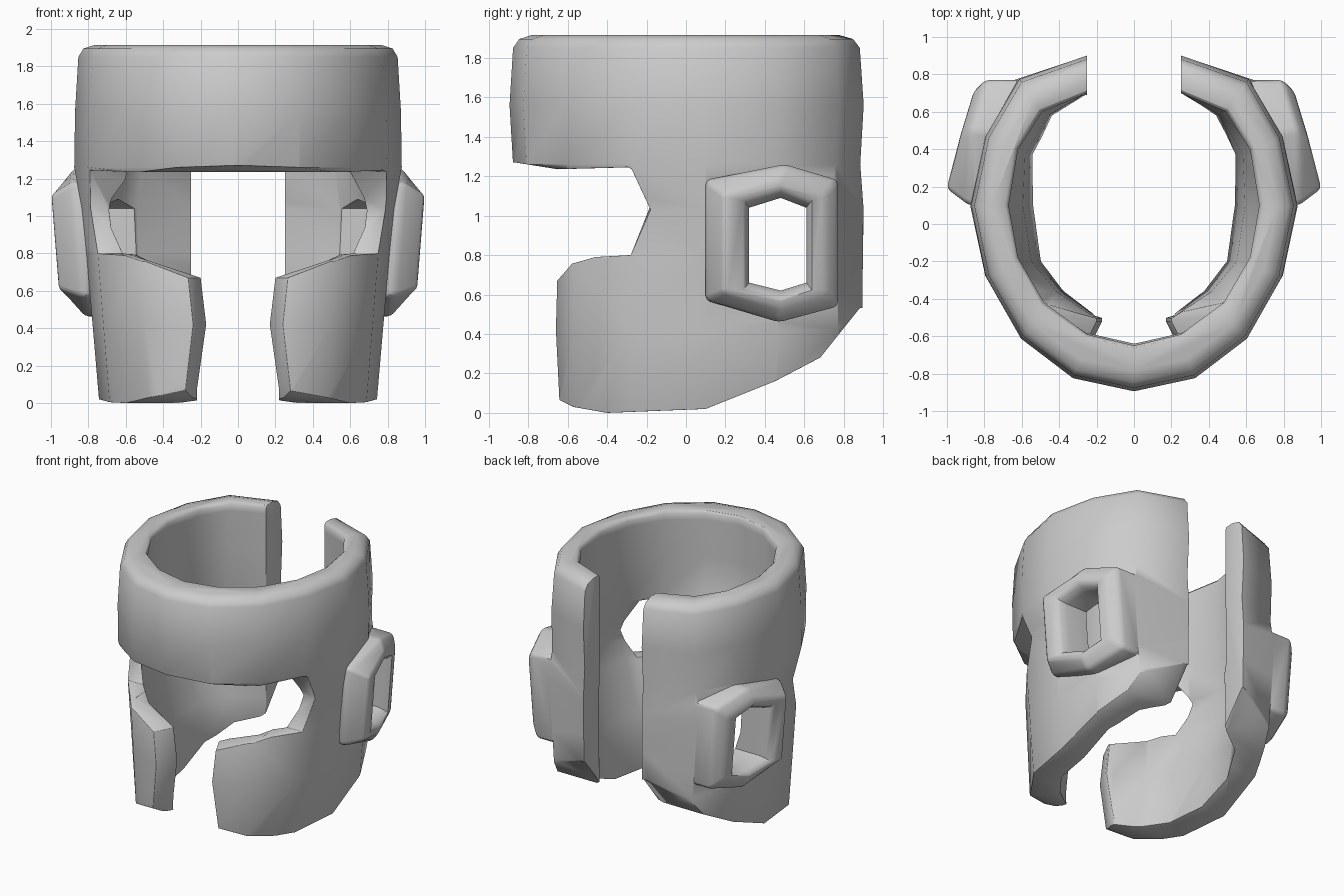
import bpy, bmesh, math

if "Cube" in bpy.data.objects:
    bpy.data.objects.remove(bpy.data.objects["Cube"])


def loft(name, rings):
    """Closed solid through rings of equal point count, with end caps."""
    bm = bmesh.new()
    vs = [[bm.verts.new(p) for p in r] for r in rings]
    n = len(rings[0])
    for a, b in zip(vs, vs[1:]):
        for i in range(n):
            j = (i + 1) % n
            bm.faces.new((a[i], a[j], b[j], b[i]))
    bm.faces.new(vs[0])
    bm.faces.new(vs[-1])
    bmesh.ops.recalc_face_normals(bm, faces=bm.faces)
    me = bpy.data.meshes.new(name)
    bm.to_mesh(me)
    bm.free()
    ob = bpy.data.objects.new(name, me)
    bpy.context.collection.objects.link(ob)
    return ob


def apply_mod(ob, mod):
    bpy.context.view_layer.objects.active = ob
    bpy.ops.object.modifier_apply(modifier=mod.name)


def boolean(ob, other, op='DIFFERENCE'):
    m = ob.modifiers.new("bool", 'BOOLEAN')
    m.operation, m.object, m.solver = op, other, 'EXACT'
    apply_mod(ob, m)
    bpy.data.objects.remove(other)


def bevel(ob, width, angle):
    m = ob.modifiers.new("bevel", 'BEVEL')
    m.width, m.segments = width, 2
    m.limit_method, m.angle_limit = 'ANGLE', math.radians(angle)
    apply_mod(ob, m)


def weld(ob, dist):
    bm = bmesh.new()
    bm.from_mesh(ob.data)
    bmesh.ops.remove_doubles(bm, verts=bm.verts, dist=dist)
    bm.to_mesh(ob.data)
    bm.free()


def side_cutter(name, yz):
    return loft(name, [[(x, y, z) for y, z in yz] for x in (-1.5, 1.5)])


# Half plan sections, front centre to back
out_low = [(0, -.68), (.25, -.66), (.52, -.57), (.75, -.28), (.81, .1), (.77, .47), (.62, .77), (.2, .915)]
out_high = [(0, -.89), (.33, -.82), (.61, -.61), (.8, -.28), (.88, .1), (.8, .47), (.62, .77), (.2, .915)]
in_low = [(0, -.54), (.2, -.49), (.37, -.36), (.49, -.2), (.53, .1), (.52, .37), (.41, .58), (.2, .72)]
in_mid = [(0, -.55), (.2, -.51), (.48, -.43), (.67, -.22), (.72, .1), (.68, .42), (.53, .63), (.2, .72)]
in_high = [(0, -.65), (.25, -.59), (.48, -.42), (.62, -.18), (.67, .1), (.62, .4), (.49, .6), (.2, .72)]


def c_ring(z, outer, so, inner, si):
    def full(pts, s):
        p = [(x * s[0], y * s[1], z) for x, y in pts]
        return [(-x, y, w) for x, y, w in p[:0:-1]] + p
    return full(outer, so) + full(inner, si)[::-1]


# Padded shell
one = (1, 1)
shell = loft("padded_shell", [
    c_ring(-.05, out_low, (.91, 1), in_low, one),
    c_ring(.42, out_low, (.96, 1), in_low, (1.12, 1)),
    c_ring(.8, out_low, one, in_mid, one),
    c_ring(1.04, out_low, (1.03, 1), in_mid, (1.02, 1)),
    c_ring(1.26, out_high, (.995, .985), in_high, (1.05, 1)),
    c_ring(1.56, out_high, (.99, 1.005), in_high, one),
    c_ring(1.85, out_high, (.97, .985), in_high, one),
    c_ring(1.895, out_high, (.94, .95), in_high, one),
    c_ring(1.915, out_high, (.87, .88), in_high, (1.03, 1.02)),
])

# Face opening, lower edge, chin gap and rear slot
boolean(shell, side_cutter("face_cutter", [
    (-2, 1.28), (-.87, 1.27), (-.65, 1.235), (-.28, 1.245), (-.18, 1.03), (-.28, .8),
    (-.46, .79), (-.6, .75), (-.66, .66), (-2, .65)]))
boolean(shell, side_cutter("lower_cutter", [
    (-2, .08), (-.65, .07), (-.57, .03), (-.4, 0), (.1, .02), (.45, .16),
    (.68, .28), (.88, .53), (2, .7), (2, -1), (-2, -1)]))
gap = [(.55, .95), (.55, .785), (.2, .67), (.17, .42), (.22, .07), (.22, -.3)]


def gap_ring(y, extra):
    half = [(x + extra, y, z) for x, z in gap]
    return half + [(-x, y, z) for x, y, z in half[::-1]]


boolean(shell, loft("chin_cutter", [
    gap_ring(-.25, 0), gap_ring(-.52, 0), gap_ring(-.66, .07), gap_ring(-1.5, .07)]))
slot = [(.25, -1), (.25, 3), (-.25, 3), (-.25, -1)]
boolean(shell, loft("slot_cutter", [[(x, y, z) for x, z in slot] for y in (.4, 1.5)]))

# Softened cut edges
weld(shell, .012)
bevel(shell, .025, 50)

# Ear guards, then ear holes
base = [(.1, 1.18), (.5, 1.26), (.77, 1.18), (.77, .54), (.47, .46), (.1, .57)]
rim = [(.19, 1.11), (.48, 1.18), (.71, 1.11), (.71, .61), (.48, .54), (.19, .61)]
hole = [(.32, 1.04), (.48, 1.09), (.61, 1.04), (.61, .66), (.48, .62), (.32, .66)]


def pad_x(y, z):
    return 1 - .28 * (y - .2) + .08 * (z - 1.1)


def ear_ring(s, pts, fx, k=1):
    r = []
    for y, z in pts:
        y, z = .47 + (y - .47) * k, .85 + (z - .85) * k
        r.append((s * fx(y, z), y, z))
    return r


for s in (-1, 1):
    guard = loft("ear_guard", [
        ear_ring(s, base, lambda y, z: .79 - .36 * max(0, y - .2)),
        ear_ring(s, base, lambda y, z: pad_x(y, z) - (.15 if y < .3 else .05)),
        ear_ring(s, rim, lambda y, z: pad_x(y, z))])
    bevel(guard, .025, 25)
    boolean(shell, guard, 'UNION')
for s in (-1, 1):
    cutter = loft("ear_hole_cutter", [
        ear_ring(s, hole, lambda y, z: .2),
        ear_ring(s, hole, lambda y, z: pad_x(y, z) - .08),
        ear_ring(s, hole, lambda y, z: pad_x(y, z) - .03, 1.08),
        ear_ring(s, hole, lambda y, z: pad_x(y, z) + .05, 1.4)])
    boolean(shell, cutter)

# Smooth shading with crisp edges
shell.name = "protective_headgear"
bpy.ops.object.select_all(action='DESELECT')
shell.select_set(True)
bpy.context.view_layer.objects.active = shell
bpy.ops.object.shade_smooth_by_angle(angle=math.radians(50))
